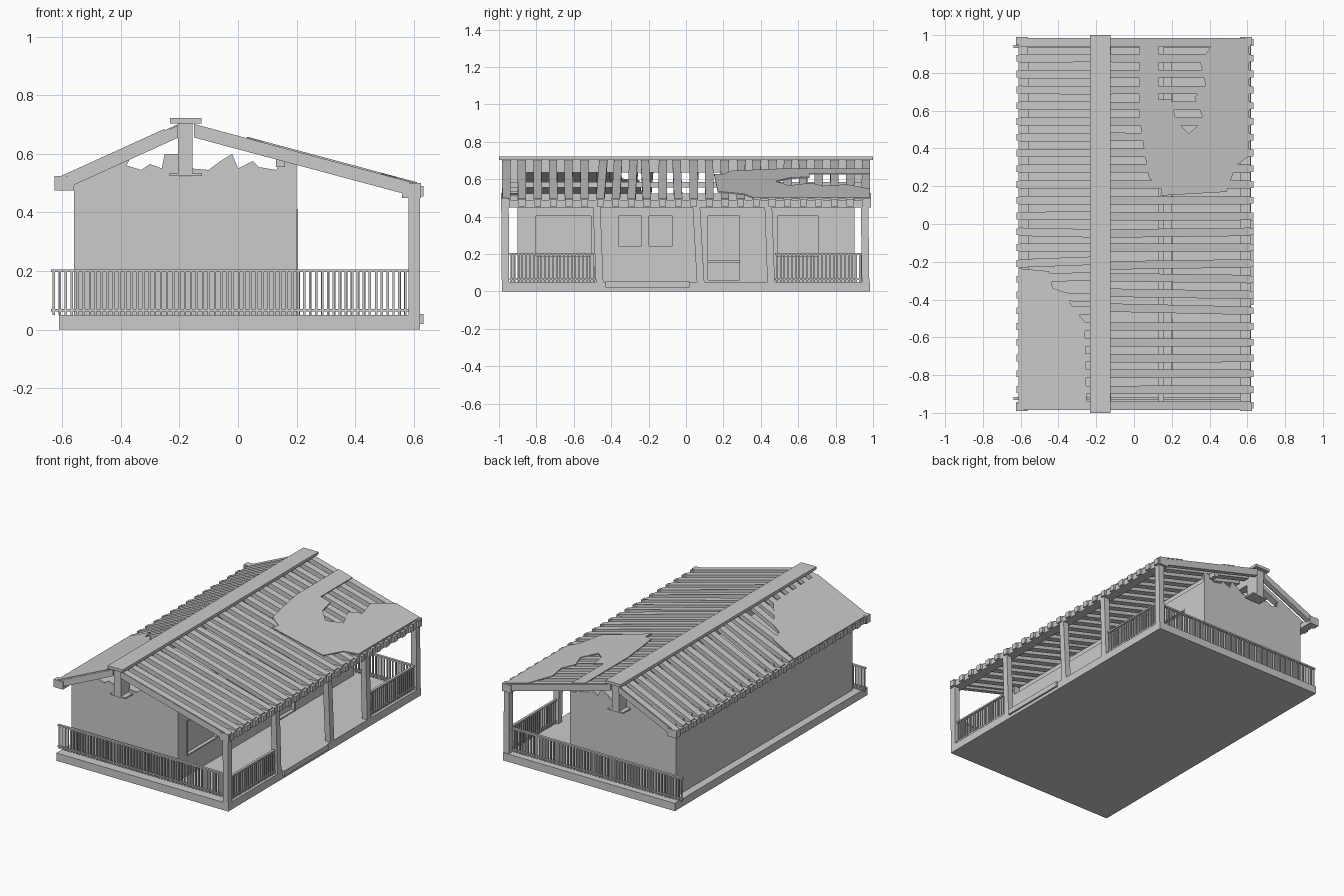
import bpy, bmesh, random
from mathutils import Vector

if "Cube" in bpy.data.objects:
    bpy.data.objects.remove(bpy.data.objects["Cube"])
random.seed(4)


def finish(name, bm):
    bmesh.ops.recalc_face_normals(bm, faces=bm.faces)
    me = bpy.data.meshes.new(name)
    bm.to_mesh(me)
    bm.free()
    ob = bpy.data.objects.new(name, me)
    bpy.context.collection.objects.link(ob)
    return ob


def add_prism(bm, pts, offset):
    """Closed solid: polygon of 3D points swept along an offset."""
    face = bm.faces.new([bm.verts.new(p) for p in pts])
    ext = bmesh.ops.extrude_face_region(bm, geom=[face], use_keep_orig=True)
    vs = [v for v in ext['geom'] if isinstance(v, bmesh.types.BMVert)]
    bmesh.ops.translate(bm, verts=vs, vec=Vector(offset))


def add_box(bm, x0, x1, y0, y1, z0, z1):
    add_prism(bm, [(x0, y0, z0), (x1, y0, z0), (x1, y1, z0), (x0, y1, z0)], (0, 0, z1 - z0))


def boxes(name, *dims):
    bm = bmesh.new()
    for d in dims:
        add_box(bm, *d)
    return finish(name, bm)


def z_right(x):
    return 0.703 - 0.268 * (x + 0.155)


def z_left(x):
    return 0.703 + 0.455 * (x + 0.20)


# Floor platform and entrance step
boxes('platform', (-0.61, 0.62, -0.985, 0.985, 0, 0.05))
boxes('entrance_step', (0.60, 0.632, -0.43, 0.02, 0.02, 0.053))

# House body with recessed openings on the porch side
body = boxes('house_body', (-0.56, 0.20, -0.9, 0.9, 0.05, 0.523))
openings = [(-0.81, -0.50, 0.18, 0.41), (-0.37, -0.23, 0.235, 0.41),
            (-0.205, -0.065, 0.235, 0.41), (0.11, 0.295, 0.052, 0.41), (0.48, 0.715, 0.18, 0.41)]
cutter = boxes('opening_cutter', *[(0.18, 0.22, *o) for o in openings])
cutter.hide_render = True
cutter.hide_viewport = True
mod = body.modifiers.new('openings', 'BOOLEAN')
mod.operation = 'DIFFERENCE'
mod.solver = 'EXACT'
mod.object = cutter

# Frames around the openings, with door rails
bm = bmesh.new()
for a, b, lo, hi in openings:
    t = 0.008
    add_box(bm, 0.182, 0.205, a, a + t, lo, hi)
    add_box(bm, 0.182, 0.205, b - t, b, lo, hi)
    add_box(bm, 0.182, 0.205, a + t, b - t, hi - t, hi)
    add_box(bm, 0.182, 0.205, a + t, b - t, lo, lo + t)
add_box(bm, 0.175, 0.195, 0.118, 0.287, 0.155, 0.167)
finish('window_and_door_frames', bm)

# Broken gable panels above the end walls
for side, y in (('front', -0.9), ('back', 0.888)):
    bm = bmesh.new()
    left = [(-0.55, 0.52), (-0.20, 0.52), (-0.20, 0.60), (-0.25, 0.60), (-0.26, 0.55), (-0.30, 0.565),
            (-0.33, 0.545), (-0.38, 0.56), (-0.37, 0.58), (-0.40, 0.60), (-0.55, 0.53)]
    right = [(-0.16, 0.52), (0.20, 0.52), (0.20, 0.585), (0.15, 0.58), (0.13, 0.545), (0.07, 0.555),
             (0.05, 0.575), (0.0, 0.55), (-0.02, 0.60), (-0.06, 0.575), (-0.10, 0.545), (-0.16, 0.55)]
    for prof in (left, right):
        add_prism(bm, [(x, y, z) for x, z in prof], (0, 0.012, 0))
    finish(side + '_broken_gable', bm)

# Ridge cap, ridge beam and king posts
boxes('ridge_cap', (-0.232, -0.125, -1, 1, 0.704, 0.722))
boxes('ridge_beam', (-0.205, -0.155, -0.97, 0.97, 0.635, 0.704))
for side, s in (('front', -1), ('back', 1)):
    y0, y1 = sorted((s * 0.88, s * 0.975))
    boxes(side + '_king_post', (-0.205, -0.155, y0, y1, 0.533, 0.704),
          (-0.234, -0.122, y0, y1, 0.524, 0.533))

# Eave beams and inner purlin
boxes('left_eave_beam', (-0.612, -0.56, -0.985, 0.985, 0.475, 0.508))
boxes('left_eave_end_blocks', (-0.626, -0.56, -0.99, -0.95, 0.475, 0.525),
      (-0.626, -0.56, 0.95, 0.99, 0.475, 0.525))
boxes('right_eave_beam', (0.56, 0.618, -0.985, 0.985, 0.45, 0.488))
boxes('right_eave_end_blocks', (0.56, 0.624, -0.99, -0.95, 0.45, 0.50),
      (0.56, 0.624, 0.95, 0.99, 0.45, 0.50))
boxes('wall_purlin', (0.13, 0.16, -0.95, 0.95, 0.555, 0.585))

# Roof slats: slightly uneven rafters running down each slope
for side, f, xr, xe in (('right', z_right, -0.15, 0.615), ('left', z_left, -0.205, -0.605)):
    bm = bmesh.new()
    for i in range(24):
        y = -0.982 + i * 0.0835
        loose = 0.02 if 5 < i < 12 else 0.003
        shift = random.uniform(-loose, loose)
        t = 0.03
        pts = [(xr, y + shift, f(xr)), (xe, y, f(xe)), (xe, y, f(xe) - t), (xr, y + shift, f(xr) - t)]
        add_prism(bm, pts, (0, 0.044, 0))
        # rafter tail over the eave
        s = 1 if xe > 0 else -1
        xa, xb = sorted((xe - s * 0.01, xe + s * 0.017))
        add_box(bm, xa, xb, y + 0.004, y + 0.04, f(xe) - 0.042, f(xe) - 0.006)
    finish(side + '_roof_slats', bm)
    # deep end rafters on the gables
    bm = bmesh.new()
    for y in (-0.985, 0.955):
        pts = [(xr, y, f(xr) - 0.004), (xe, y, f(xe) - 0.004), (xe, y, f(xe) - 0.046), (xr, y, f(xr) - 0.046)]
        add_prism(bm, pts, (0, 0.03, 0))
    finish(side + '_end_rafters', bm)

# Torn roofing sheets lying on the slats
left_sheet = [(-0.612, -0.985), (-0.25, -0.985), (-0.26, -0.52), (-0.33, -0.43), (-0.37, -0.36),
              (-0.43, -0.34), (-0.45, -0.25), (-0.612, -0.235)]
right_sheet = [(0.03, 0.985), (0.13, 0.985), (0.13, 0.66), (0.20, 0.66), (0.22, 0.55), (0.29, 0.48),
               (0.37, 0.55), (0.32, 0.67), (0.38, 0.73), (0.35, 0.86), (0.44, 0.985), (0.61, 0.985),
               (0.61, 0.36), (0.54, 0.31), (0.49, 0.17), (0.14, 0.15), (0.15, 0.20), (0.08, 0.24),
               (0.06, 0.35), (0.03, 0.55)]
for side, f, outline in (('left', z_left, left_sheet), ('right', z_right, right_sheet)):
    bm = bmesh.new()
    add_prism(bm, [(x, y, f(x) - 0.002) for x, y in outline], (0, 0, 0.007))
    finish(side + '_torn_sheet', bm)

# Porch posts, the middle ones leaning a little: (y at foot, y at top)
for i, (foot, top) in enumerate([(-0.965, -0.968), (-0.462, -0.478), (0.078, 0.055), (0.455, 0.44), (0.96, 0.955)]):
    bm = bmesh.new()
    h = 0.02
    add_prism(bm, [(0.582, foot - h, 0.05), (0.582, foot + h, 0.05), (0.582, top + h, 0.46),
                   (0.582, top - h, 0.46)], (0.038, 0, 0))
    finish('porch_post_%d' % (i + 1), bm)


# Railings: two rails with thin balusters along x or y
def railing(name, axis, a, b, c):
    bm = bmesh.new()

    def piece(p, q, half, z0, z1):
        if axis == 'x':
            add_box(bm, p, q, c - half, c + half, z0, z1)
        else:
            add_box(bm, c - half, c + half, p, q, z0, z1)
    piece(a, b, 0.008, 0.196, 0.206)
    piece(a, b, 0.007, 0.062, 0.07)
    n = round((b - a) / 0.0205)
    for i in range(n):
        m = a + (b - a) * (i + 0.5) / n + random.uniform(-0.001, 0.001)
        piece(m - 0.004, m + 0.004, 0.004, 0.05, 0.197)
    finish(name, bm)


railing('front_railing', 'x', -0.638, 0.582, -0.925)
railing('back_railing', 'x', -0.638, 0.582, 0.94)
railing('right_front_railing', 'y', -0.945, -0.48, 0.60)
railing('right_back_railing', 'y', 0.475, 0.94, 0.60)
